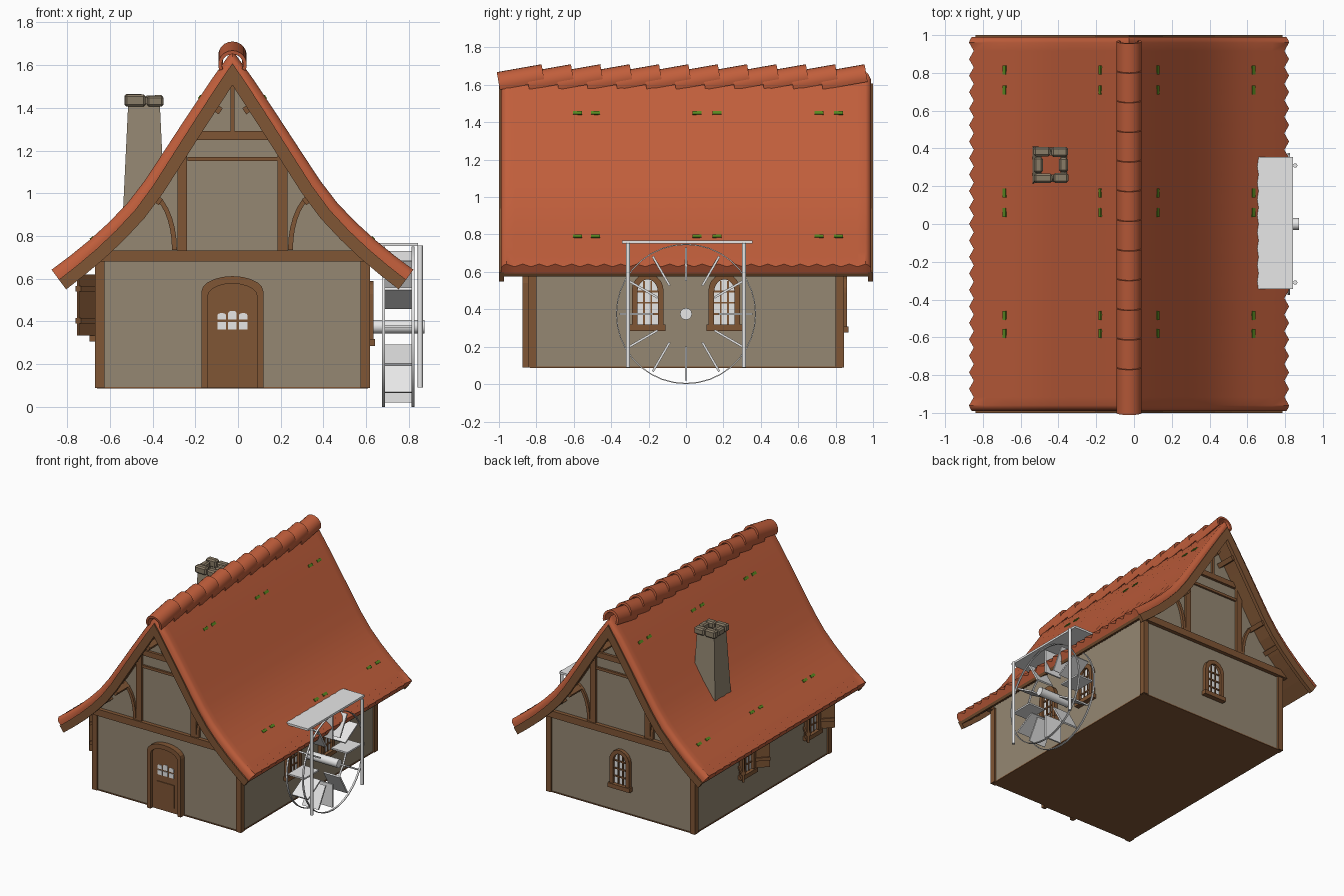
import bpy, bmesh, math
from mathutils import Matrix, Vector

if "Cube" in bpy.data.objects:
    bpy.data.objects.remove(bpy.data.objects["Cube"])

def material(name, c):
    m = bpy.data.materials.new(name)
    m.diffuse_color = (*c, 1)
    m.use_nodes = True
    m.node_tree.nodes["Principled BSDF"].inputs["Base Color"].default_value = m.diffuse_color
    return m
TILE = material("roof_tile_red", (0.53, 0.112, 0.044))
WALL = material("plaster_taupe", (0.30, 0.245, 0.17))
WOOD = material("timber_brown", (0.215, 0.092, 0.035))
STONE = material("chimney_stone", (0.25, 0.20, 0.135))
MOSS = material("moss_green", (0.10, 0.25, 0.015))
GREY = material("pale_grey", (0.8, 0.8, 0.8))
I = Matrix.Identity(4)
T = Matrix.Translation
R = lambda deg, ax: Matrix.Rotation(math.radians(deg), 4, ax)
CX = -0.026                       # house centre line

def make(name, verts, faces, mat, M=I, smooth=None):
    me = bpy.data.meshes.new(name)
    me.from_pydata([M @ Vector(v) for v in verts], [], faces)
    bm = bmesh.new(); bm.from_mesh(me)
    bmesh.ops.recalc_face_normals(bm, faces=bm.faces)
    bm.to_mesh(me); bm.free()
    me.materials.append(mat)
    if smooth:
        me.polygons.foreach_set("use_smooth", [True] * len(me.polygons))
        me.set_sharp_from_angle(angle=math.radians(smooth))
    ob = bpy.data.objects.new(name, me)
    bpy.context.collection.objects.link(ob)
    return ob

def loft(name, loops, mat, M=I, smooth=None, caps=True):
    n = len(loops[0])
    f = [(k*n+i, k*n+(i+1) % n, (k+1)*n+(i+1) % n, (k+1)*n+i)
         for k in range(len(loops)-1) for i in range(n)]
    if caps:
        f += [tuple(range(n)), tuple(range((len(loops)-1)*n, len(loops)*n))]
    return make(name, [v for l in loops for v in l], f, mat, M, smooth)

def prism(name, pts, y0, y1, mat, M=I, smooth=None):
    return loft(name, [[(x, y, z) for x, z in pts] for y in (y0, y1)], mat, M, smooth)

def box(name, x0, x1, y0, y1, z0, z1, mat, M=I):
    return prism(name, [(x0, z0), (x1, z0), (x1, z1), (x0, z1)], y0, y1, mat, M)

def band(name, outer, inner, y0, y1, mat, M=I, smooth=None, closed=False):
    # strip between two matching paths, as separate quads round a section
    loops = [[(a[0], y0, a[1]), (a[0], y1, a[1]), (b[0], y1, b[1]), (b[0], y0, b[1])]
             for a, b in zip(outer, inner)]
    if closed:
        loops.append(loops[0])
    return loft(name, loops, mat, M, smooth, not closed)

def circle(r, n, a0=0, a1=360):
    return [(r*math.cos(math.radians(a0+(a1-a0)*i/n)), r*math.sin(math.radians(a0+(a1-a0)*i/n)))
            for i in range(n+1)]

def arch(w, z0, zs, zt, n=10):
    return [(-w, z0)] + [(-w*math.cos(math.pi*i/n), zs+(zt-zs)*math.sin(math.pi*i/n))
                         for i in range(n+1)] + [(w, z0)]

# ---- roof profile: distance from centre line, height
PROF = [(0, 1.67), (.1, 1.53), (.21, 1.365), (.318, 1.2), (.41, 1.06), (.492, .953),
        (.58, .862), (.67, .78), (.76, .707), (.847, .642)]
NP = len(PROF)
def off(i, t):
    a, b = PROF[max(i-1, 0)], PROF[min(i+1, NP-1)]
    d, h = b[0]-a[0], a[1]-b[1]
    l = math.hypot(d, h)
    if i == 0:
        return (0, PROF[0][1]-t*l/d)
    return (PROF[i][0]-t*h/l, PROF[i][1]-t*d/l)
def path(t, k=0.0):
    h = [off(i, t+k*i/(NP-1)) for i in range(NP)]
    return [(CX-d, z) for d, z in h[::-1]] + [(CX+d, z) for d, z in h[1:]]

# tiled roof skin with gentle ribs, scalloped at the eaves and rolled at the ends
stations = [(-.99, .025), (-.975, .007)] + [(-.96+.04364*i, .004*(i % 2)) for i in range(45)] \
    + [(.975, .007), (.99, .025)]
loops = []
for y, t in stations:
    e = .014 if t == .004 else 0
    top = path(t)
    o = off(NP-1, t+e)
    top[0], top[-1] = (CX-o[0]+e, o[1]), (CX+o[0]-e, o[1])
    loops.append([(x, y, z) for x, z in top + path(.04, .022)[::-1]])
loft("roof_tiles", loops, TILE, smooth=40)
band("roof_boarding", path(.04, .022), path(.06, .022), -.98, .98, WOOD)
for s, n in ((-1, "front"), (1, "back")):
    band(n+"_barge_board", path(.036, .022), path(.095, .02), s*.972, s*1.0, WOOD)

# overlapping ridge tiles
for i in range(12):
    band("ridge_tile", circle(.067, 14, -25, 205), circle(.05, 14, -25, 205), 0, .243, TILE,
         T((CX, -1+.157*i, 1.602)) @ R(10, 'X'), smooth=40)

# moss patches
def on_roof(z):
    for a, b in zip(PROF, PROF[1:]):
        if b[1] <= z <= a[1]:
            f = (a[1]-z)/(a[1]-b[1])
            return a[0]+f*(b[0]-a[0]), math.degrees(math.atan2(a[1]-b[1], b[0]-a[0]))
for s in (-1, 1):
    for z in (1.45, .79):
        d, ang = on_roof(z)
        for y in (-.58, -.485, .06, .165, .71, .815):
            box("moss", -.01, .01, -.024, .024, -.004, .004, MOSS,
                T((CX+s*d, y, z)) @ R(s*ang, 'Y'))

# ---- walls and gables in one cross-section
inner = [(x, z) for x, z in path(.05, .022) if abs(x-CX) < .6]
prism("walls", [(CX-.63, .09), (CX-.63, .73)] + inner + [(CX+.63, .73), (CX+.63, .09)],
      -.83, .83, WALL)
box("floor", CX-.635, CX+.635, -.835, .835, .086, .094, WOOD)

# ---- timber frame, same on both gables
for M, n in ((T((CX, 0, 0)), "front"), (T((CX, 0, 0)) @ R(180, 'Z'), "back")):
    box(n+"_tie_beam", -.70, .70, -.86, -.82, .68, .732, WOOD, M)
    box(n+"_collar_beam", -.20, .20, -.85, -.82, 1.25, 1.292, WOOD, M)
    box(n+"_rail", -.21, .21, -.845, -.82, 1.15, 1.17, WOOD, M)
    box(n+"_king_post", -.01, .01, -.845, -.82, 1.29, 1.53, WOOD, M)
    for s in (-1, 1):
        box(n+"_corner_post", s*.60, s*.643, -.845, -.80, .088, .69, WOOD, M)
        box(n+"_gable_post", s*.212, s*.257, -.85, -.82, .73, 1.25, WOOD, M)
        arc = [math.pi/2*i/8 for i in range(9)]
        band(n+"_curved_brace", [(s*(.40-.14*math.cos(a)), .735+.275*math.sin(a)) for a in arc],
             [(s*(.40-.117*math.cos(a)), .735+.252*math.sin(a)) for a in arc],
             -.85, -.82, WOOD, M)
        for d, z, a in ((.065, 1.39, 56), (.345, .965, 54), (.49, .83, 43)):
            box(n+"_purlin_end", -.017, .017, -.98, -.82, -.012, .03, WOOD,
                M @ T((s*d, 0, z)) @ R(s*a, 'Y'))

# ---- arched door (local outward direction is -y)
D = T((CX, -.83, 0))
band("door_frame", arch(.145, .088, .54, .612), arch(.115, .088, .52, .577), -.045, .01, WOOD, D)
prism("door_leaf", arch(.118, .09, .52, .58), -.022, .01, WOOD, D)
box("door_panel", -.075, .075, -.028, -.02, .13, .31, WOOD, D)
for i in (-1, 0, 1):
    box("door_pane_low", i*.05-.02, i*.05+.02, -.027, -.02, .362, .397, GREY, D)
    prism("door_pane_top", arch(.02, .408, .43 if i else .44, .44 if i else .45, 4),
          -.027, -.02, GREY, D @ T((i*.05, 0, 0)))

# ---- arched windows
def window(n, M, shutters=False):
    band(n+"_frame", arch(.085, .29, .50, .59), arch(.055, .32, .49, .56), -.03, .01, WOOD, M)
    prism(n+"_glass", arch(.057, .31, .49, .562), -.008, .01, GREY, M)
    box(n+"_sill", -.095, .095, -.038, .01, .285, .318, WOOD, M)
    for x in (-.019, .019):
        box(n+"_upright_bar", x-.005, x+.005, -.016, 0, .31, .55, WOOD, M)
    for z in (.375, .435, .495):
        box(n+"_cross_bar", -.057, .057, -.016, 0, z-.005, z+.005, WOOD, M)
    if shutters:
        for s in (-1, 1):
            H = M @ T((s*.085, -.015, 0)) @ R(-s*45, 'Z')
            box(n+"_shutter", 0, s*.11, -.008, .008, .315, .60, WOOD, H)
            for z in (.37, .52):
                box(n+"_shutter_batten", 0, s*.11, -.018, .018, z, z+.025, WOOD, H)
for y in (-.205, .205):
    window("right_window", T((CX+.63, y, 0)) @ R(90, 'Z'))
for y in (.2, -.6):
    window("left_window", T((CX-.63, y, .02)) @ R(-90, 'Z'), True)
window("back_window", T((CX, .83, -.01)) @ R(180, 'Z'))

# ---- tapered hollow chimney with a ring of cap stones
def square(h, z):
    return [(-h, -h, z), (h, -h, z), (h, h, z), (-h, h, z)]
C = T((-.44, .313, 0))
loft("chimney", [square(.1, .88), square(.074, 1.42), square(.05, 1.42), square(.06, .88),
                 square(.1, .88)], WALL, C, caps=False)
for x0, x1, y0, y1, h in ((-.092, -.003, .045, .095, 1.465), (.003, .09, .042, .095, 1.458),
                          (-.09, .008, -.095, -.046, 1.462), (.013, .092, -.095, -.042, 1.456),
                          (-.09, -.043, -.042, .041, 1.455), (.043, .09, -.038, .038, 1.46)):
    ob = box("chimney_cap_stone", x0, x1, y0, y1, 1.405, h, STONE, C)
    b = ob.modifiers.new("bevel", 'BEVEL')
    b.width = .01

# ---- water wheel, axis along x
W = T((.75, 0, .375)) @ R(90, 'Z')          # local y runs along -x
prism("wheel_axle", circle(.032, 12)[:-1], -.123, .14, GREY, W, smooth=40)
for i in range(12):
    box("wheel_paddle", .175, .355, -.07, .07, -.006, .006, GREY, W @ R(30*i, 'Y'))
for y in (-.07, .07):
    band("wheel_rim", circle(.375, 36)[:-1], circle(.369, 36)[:-1], y-.007, y+.007, GREY, W,
         smooth=40, closed=True)

# wheel shelter: board on two round posts
box("shelter_board", .64, .843, -.343, .355, .752, .768, GREY)
for y in (-.31, .31):
    prism("shelter_post", circle(.012, 10)[:-1], -.755, -.09, GREY,
          T((.853, y, 0)) @ R(-90, 'X'), smooth=40)
